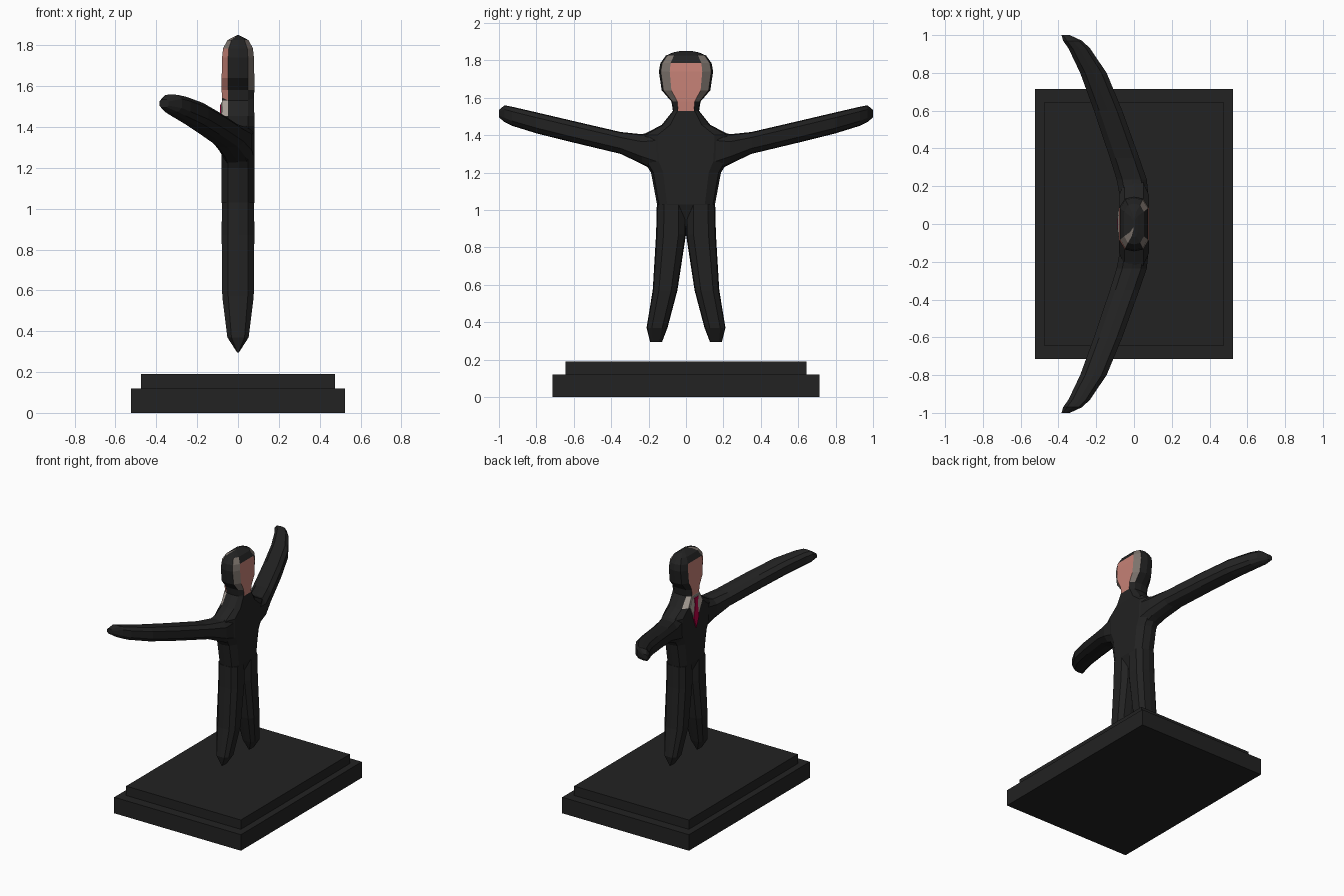
import bpy
import bmesh
from mathutils import Vector

if "Cube" in bpy.data.objects:
    bpy.data.objects.remove(bpy.data.objects["Cube"])


def material(name, rgb):
    m = bpy.data.materials.new(name)
    m.diffuse_color = (*rgb, 1)
    m.use_nodes = True
    m.node_tree.nodes["Principled BSDF"].inputs["Base Color"].default_value = m.diffuse_color
    return m


SUIT = material("black", (0.016, 0.016, 0.016))
SKIN = material("skin", (0.56, 0.22, 0.18))
GREY = material("grey hair", (0.20, 0.17, 0.15))
SHIRT = material("shirt", (0.42, 0.37, 0.33))
TIE = material("crimson", (0.5, 0.0, 0.06))


def finish(bm, name, mats):
    bmesh.ops.recalc_face_normals(bm, faces=bm.faces)
    me = bpy.data.meshes.new(name)
    bm.to_mesh(me)
    bm.free()
    for m in mats:
        me.materials.append(m)
    ob = bpy.data.objects.new(name, me)
    bpy.context.collection.objects.link(ob)
    return ob


def loft(name, rings, mats, inner=0.6, colour=None):
    """Skin ten-sided rings of (centre, width vector, depth along x)."""
    prof = [(1, 0), (.93, .62), (inner, 1), (-inner, 1), (-.93, .62),
            (-1, 0), (-.93, -.62), (-inner, -1), (inner, -1), (.93, -.62)]
    bm = bmesh.new()
    loops = [[bm.verts.new(Vector(c) + Vector(w) * u + Vector((d, 0, 0)) * v)
              for u, v in prof] for c, w, d in rings]
    n = len(prof)
    for a, b in zip(loops, loops[1:]):
        for k in range(n):
            j = (k + 1) % n
            f = bm.faces.new((a[k], a[j], b[j], b[k]))
            if colour:
                f.material_index = colour(k, f.calc_center_median().z)
    bm.faces.new(loops[0])
    bm.faces.new(loops[-1])
    return finish(bm, name, mats)


def upright(rows):
    return [((0, 0, z), (0, w, 0), d) for z, w, d in rows]


def plate(name, half, x0, x1, mat):
    """Thin plate on the chest, outline mirrored in y."""
    pts = half + [(-y, z) for y, z in reversed(half) if y > 0]
    bm = bmesh.new()
    a = [bm.verts.new((x0, y, z)) for y, z in pts]
    b = [bm.verts.new((x1, y, z)) for y, z in pts]
    bm.faces.new(a)
    bm.faces.new(b)
    for i in range(len(pts)):
        j = (i + 1) % len(pts)
        bm.faces.new((a[i], a[j], b[j], b[i]))
    return finish(bm, name, [mat])


def slab(name, sx, sy, z0, z1):
    bm = bmesh.new()
    bmesh.ops.create_cube(bm, size=1)
    for v in bm.verts:
        v.co = (v.co.x * sx, v.co.y * sy, z0 if v.co.z < 0 else z1)
    return finish(bm, name, [SUIT])


# Stepped base
slab("base_lower", 1.05, 1.43, 0, 0.12)
slab("base_upper", 0.95, 1.29, 0.12, 0.19)


# Torso and neck, with the shirt collar on the -x side
def torso_colour(k, z):
    return 1 if k in (6, 7, 8) and 1.44 < z < 1.54 else 0


loft("torso", upright([(.90, .155, .03), (1.03, .155, .08), (1.2, .187, .08),
                       (1.26, .225, .08), (1.40, .235, .08), (1.455, .13, .08),
                       (1.53, .07, .078), (1.56, .068, .075)]),
     [SUIT, SHIRT], 0.65, torso_colour)


# Head: face panels, grey temples, dark hair rim
def head_colour(k, z):
    if k in (2, 7):
        return 1 if z < 1.785 else 0
    if k in (1, 3):
        return 2 if 1.6 < z < 1.83 else 0
    if k == 6:
        return 1 if z < 1.785 else 2
    return 0


loft("head", upright([(1.53, .07, .078), (1.58, .078, .08), (1.64, .13, .08),
                      (1.74, .145, .078), (1.785, .137, .073),
                      (1.825, .108, .052), (1.842, .07, .02),
                      (1.85, .03, .004)]),
     [SUIT, SKIN, GREY], 0.6, head_colour)

# Shirt front and tie
plate("shirt_front", [(0, 1.31), (.07, 1.455), (.045, 1.52)],
      -.078, -.084, SHIRT)
plate("tie", [(0, 1.28), (.03, 1.36), (.014, 1.46), (.024, 1.51)],
      -.08, -.088, TIE)

for side, s in (("left", 1), ("right", -1)):
    # Legs: height, centre y, half width, depth
    leg = [(.295, .16, .032, .004), (.37, .155, .056, .052),
           (.57, .112, .066, .077), (.87, .08, .08, .08),
           (1.03, .078, .078, .079)]
    loft(side + "_leg", [((0, s * y, z), (0, w, 0), d) for z, y, w, d in leg],
         [SUIT], 0.5)

    # Arms: y, top z, bottom z, centre x, depth
    arm = [(.15, 1.43, 1.20, 0, .076), (.235, 1.405, 1.245, -.012, .08),
           (.35, 1.417, 1.30, -.05, .078), (.60, 1.475, 1.36, -.137, .075),
           (.80, 1.522, 1.41, -.215, .07), (.93, 1.552, 1.45, -.29, .057),
           (.97, 1.56, 1.47, -.325, .05), (1.0, 1.535, 1.495, -.362, .022)]
    loft(side + "_arm", [((x, s * y, (t + b) / 2), (0, 0, (t - b) / 2), d)
                         for y, t, b, x, d in arm], [SUIT], 0.5)
